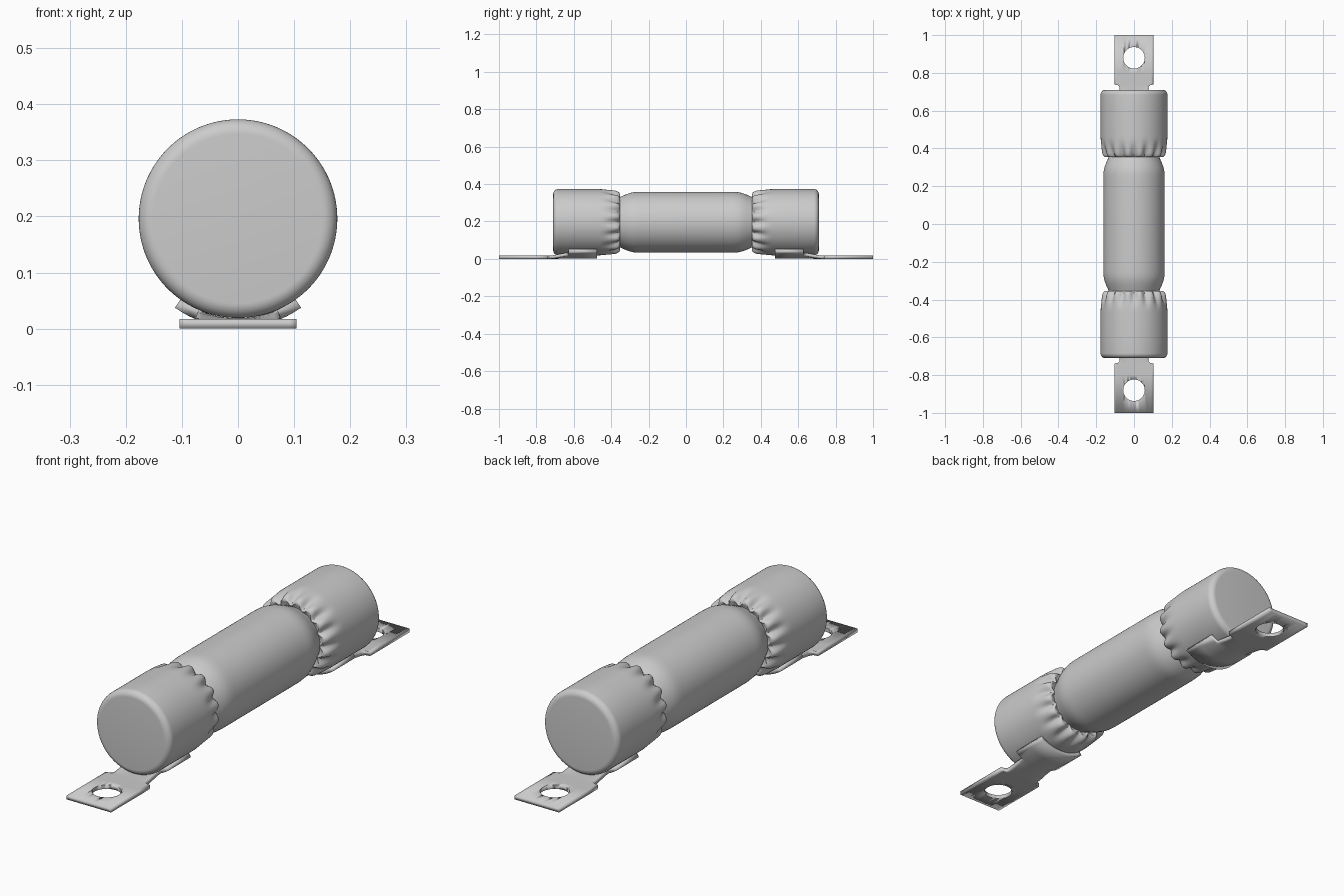
import bpy, bmesh
from math import sin, cos, pi

if "Cube" in bpy.data.objects:
    bpy.data.objects.remove(bpy.data.objects["Cube"])

AXIS_Z = 0.196   # height of the fuse axis
WAVES = 16       # crimp flutes around each cap


def finish(bm, name, angle=0.7):
    bmesh.ops.recalc_face_normals(bm, faces=bm.faces)
    me = bpy.data.meshes.new(name)
    bm.to_mesh(me)
    bm.free()
    ob = bpy.data.objects.new(name, me)
    bpy.context.collection.objects.link(ob)
    bpy.ops.object.select_all(action='DESELECT')
    bpy.context.view_layer.objects.active = ob
    ob.select_set(True)
    bpy.ops.object.shade_smooth_by_angle(angle=angle)
    return ob


def lathe(name, profile, segs):
    """Revolve (y, radius, flute depth) points about the fuse axis."""
    bm = bmesh.new()
    rings = []
    for y, r, amp in profile:
        ring = []
        for i in range(segs):
            a = 2 * pi * i / segs
            rr = r - amp * (0.5 + 0.5 * cos(WAVES * a)) ** 1.4
            ring.append(bm.verts.new((rr * sin(a), y, AXIS_Z + rr * cos(a))))
        rings.append(ring)
    for a, b in zip(rings, rings[1:]):
        for i in range(segs):
            j = (i + 1) % segs
            bm.faces.new((a[i], a[j], b[j], b[i]))
    bm.faces.new(rings[0])
    bm.faces.new(rings[-1])
    return finish(bm, name)


def mirror_y(ob):
    m = ob.modifiers.new("other_end", 'MIRROR')
    m.use_axis = (False, True, False)
    m.use_mirror_merge = False


# Central tube with rounded shoulders
half = [(0.40, 0.130), (0.36, 0.131), (0.345, 0.138), (0.32, 0.149),
        (0.30, 0.156), (0.28, 0.1605), (0.26, 0.162), (0.24, 0.1625)]
lathe("fuse_tube", [(y, r, 0) for y, r in half] +
      [(-y, r, 0) for y, r in reversed(half)], 96)

# End caps: rounded rim, fluted crimp and inward-turned lip
rim = [(0.684 + 0.026 * cos(t * pi / 16), 0.151 + 0.026 * sin(t * pi / 16), 0)
       for t in range(9)]
crimp = [(0.60, 0.177, 0), (0.47, 0.177, 0), (0.45, 0.1768, 0.0005),
         (0.43, 0.176, 0.003), (0.41, 0.1748, 0.008), (0.39, 0.173, 0.015),
         (0.375, 0.171, 0.020), (0.364, 0.167, 0.022), (0.357, 0.161, 0.021),
         (0.354, 0.154, 0.018), (0.356, 0.147, 0.014), (0.365, 0.126, 0)]
mirror_y(lathe("end_cap", rim + crimp, WAVES * 10))

# Mounting tab: (y, half width, curl) stations from flat plate to curled cradle
stations = [(1.0, 0.104, 0), (0.80, 0.104, 0), (0.738, 0.104, 0),
            (0.735, 0.085, 0), (0.728, 0.078, 0), (0.715, 0.076, 0.1),
            (0.69, 0.076, 0.35), (0.66, 0.076, 0.75), (0.63, 0.076, 1),
            (0.628, 0.115, 1), (0.55, 0.115, 1), (0.475, 0.115, 1)]
R, COLS = 0.186, 16
bm = bmesh.new()
rows = []
for y, w, curl in stations:
    row = []
    for i in range(COLS + 1):
        s = w * (2 * i / COLS - 1)
        x = s + curl * (R * sin(s / R) - s)
        z = 0.0085 + curl * (AXIS_Z - R * cos(s / R) - 0.0085)
        row.append(bm.verts.new((x, y, z)))
    rows.append(row)
for a, b in zip(rows, rows[1:]):
    for i in range(COLS):
        bm.faces.new((a[i], a[i + 1], b[i + 1], b[i]))
tab = finish(bm, "mounting_tab", 0.5)
sol = tab.modifiers.new("thickness", 'SOLIDIFY')
sol.thickness = 0.017
sol.offset = 0

# Bolt hole
bm = bmesh.new()
bmesh.ops.create_cone(bm, cap_ends=True, segments=48, radius1=0.057,
                      radius2=0.057, depth=0.2)
bmesh.ops.translate(bm, verts=bm.verts, vec=(0, 0.88, 0))
cutter = finish(bm, "hole_cutter")
cutter.hide_render = True
cutter.hide_set(True)
cut = tab.modifiers.new("bolt_hole", 'BOOLEAN')
cut.operation = 'DIFFERENCE'
cut.solver = 'EXACT'
cut.object = cutter
mirror_y(tab)
